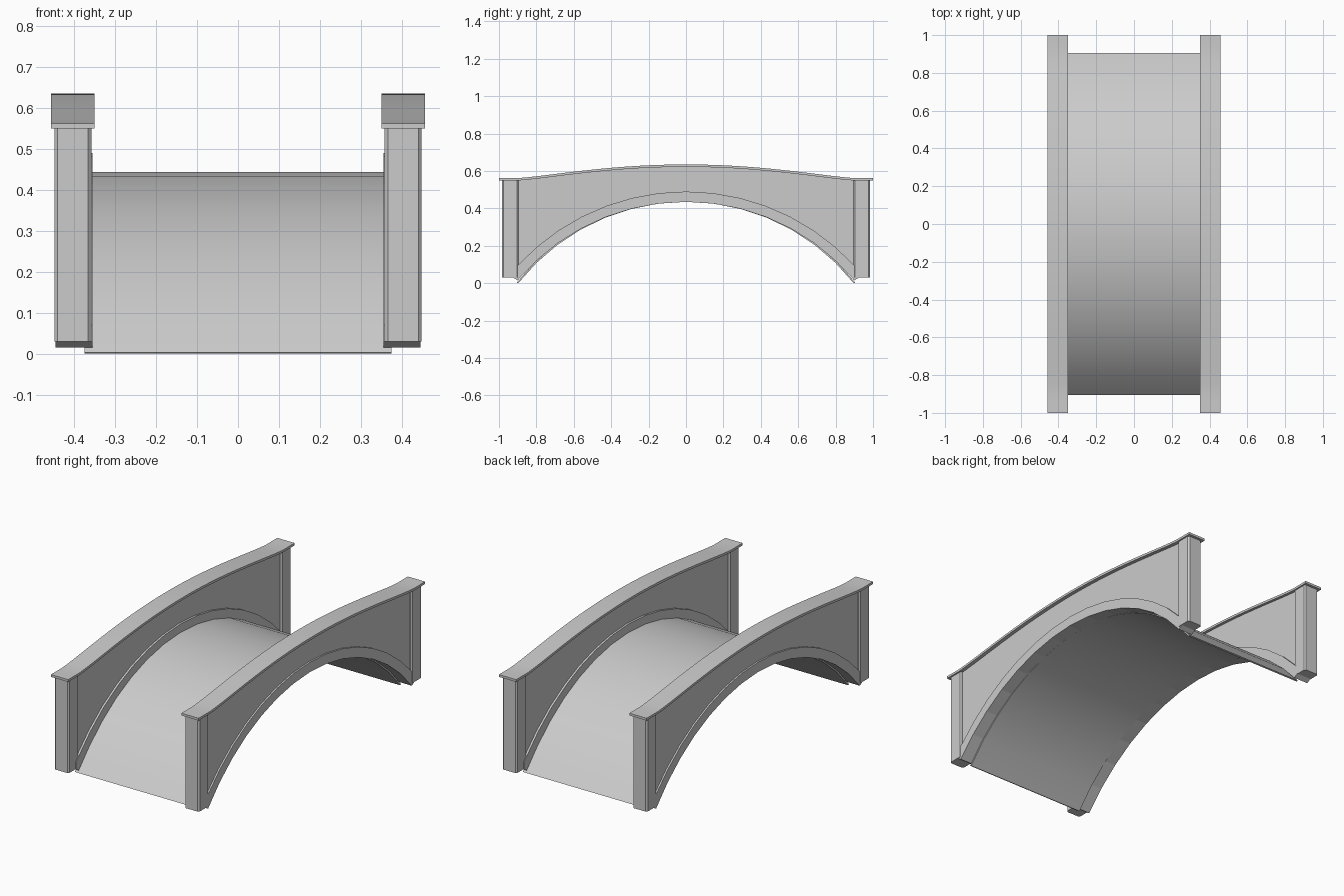
import bpy, bmesh, math

cube = bpy.data.objects.get("Cube")
if cube:
    bpy.data.objects.remove(cube, do_unlink=True)

stone = bpy.data.materials.new("light grey stone")
stone.use_nodes = True
grey = (0.6, 0.6, 0.6, 1)
stone.diffuse_color = grey
stone.node_tree.nodes["Principled BSDF"].inputs["Base Color"].default_value = grey


def finish(name, bm, mirror=(False, False), smooth=0):
    bmesh.ops.recalc_face_normals(bm, faces=bm.faces)
    mesh = bpy.data.meshes.new(name)
    bm.to_mesh(mesh)
    bm.free()
    mesh.materials.append(stone)
    ob = bpy.data.objects.new(name, mesh)
    bpy.context.collection.objects.link(ob)
    if any(mirror):
        mod = ob.modifiers.new("mirror", 'MIRROR')
        mod.use_axis = (mirror[0], mirror[1], False)
        mod.use_mirror_merge = False
    if smooth:
        bpy.ops.object.select_all(action='DESELECT')
        ob.select_set(True)
        bpy.context.view_layer.objects.active = ob
        bpy.ops.object.shade_smooth_by_angle(angle=math.radians(smooth))
    return ob


def strip(name, lower, upper, x0, x1, mirror=True, smooth=0):
    """Solid band between two matching (y, z) curves, from x0 to x1."""
    bm = bmesh.new()
    loops = [[bm.verts.new(p) for p in ((x0, *a), (x1, *a), (x1, *b), (x0, *b))]
             for a, b in zip(lower, upper)]
    for a, b in zip(loops, loops[1:]):
        for i in range(4):
            j = (i + 1) % 4
            bm.faces.new((a[i], a[j], b[j], b[i]))
    bm.faces.new(loops[0])
    bm.faces.new(loops[-1])
    return finish(name, bm, (mirror, False), smooth)


def arc(half, base, crown, n=14):
    """Circular arc through (-half, base), (0, crown), (half, base)."""
    h = crown - base
    r = (half * half + h * h) / (2 * h)
    top = math.asin(half / r)
    angles = [top * (2 * i / n - 1) for i in range(n + 1)]
    return [(r * math.sin(t), crown - r + r * math.cos(t)) for t in angles]


def rail(y):
    """Height of the top of the coping."""
    return 0.562 + 0.073 * max(0, 1 - (y / 0.9) ** 2) ** 1.3


# Curved walkway
strip("deck", arc(0.897, 0, 0.435), arc(0.905, 0.003, 0.443), -0.375, 0.375, False, 30)

# Raised arch band along the foot of each side wall
lower = [(-0.925, 0.03)] + arc(0.9, 0.015, 0.435) + [(0.925, 0.03)]
upper = [(-0.925, 0.07)] + arc(0.9, 0.095, 0.49) + [(0.925, 0.07)]
strip("arch_band", lower, upper, 0.355, 0.445)

# Recessed side wall
foot = arc(0.91, 0.05, 0.46, 28)
strip("side_wall", foot, [(y, rail(y) - 0.006) for y, z in foot], 0.366, 0.436)

# Coping with flat ends
ys = [i / 20 for i in range(-20, 21)]
strip("coping", [(y, rail(y) - 0.013) for y in ys], [(y, rail(y)) for y in ys],
      0.35, 0.457, smooth=30)

# Chamfered end posts
bm = bmesh.new()
bmesh.ops.create_cube(bm, size=1)
for v in bm.verts:
    v.co = (0.403 + v.co.x * 0.09, 0.94 + v.co.y * 0.09, 0.291 + v.co.z * 0.522)
upright = [e for e in bm.edges if abs(e.verts[0].co.z - e.verts[1].co.z) > 0.1]
bmesh.ops.bevel(bm, geom=upright, offset=0.008, segments=1, affect='EDGES')
finish("end_post", bm, (True, True))
